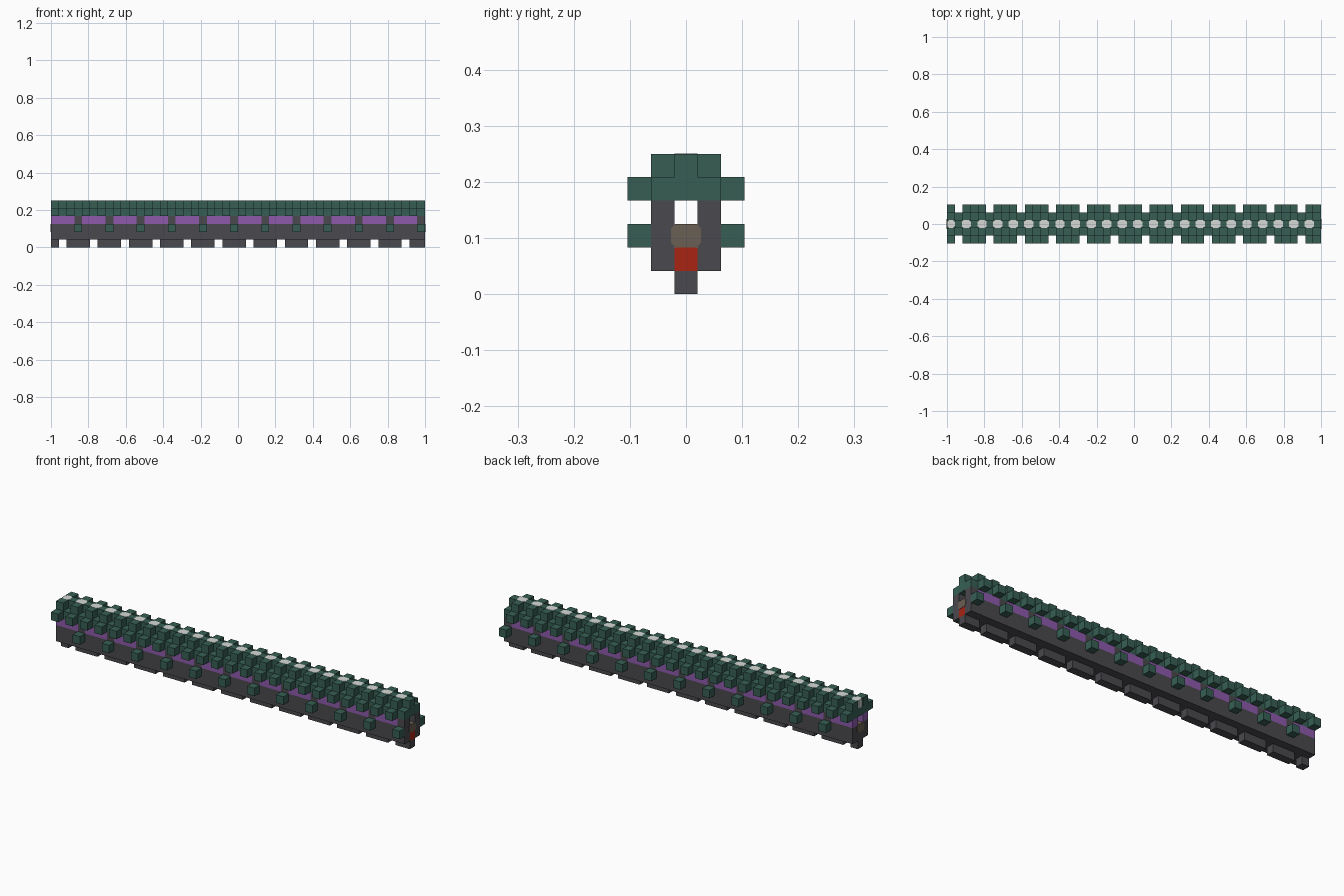
import bpy, bmesh
from mathutils import Matrix, Vector

old = bpy.data.objects.get("Cube")
if old:
    bpy.data.objects.remove(old, do_unlink=True)

N = 48            # length in blocks
U = 2 / N         # block edge


def material(name, rgb):
    lin = [((c / 255 + 0.055) / 1.055) ** 2.4 for c in rgb] + [1]
    m = bpy.data.materials.new(name)
    m.use_nodes = True
    m.diffuse_color = lin
    bsdf = next(n for n in m.node_tree.nodes if n.type == "BSDF_PRINCIPLED")
    bsdf.inputs["Base Color"].default_value = lin
    return m


GREEN = material("dark green", (55, 95, 84))
DARK = material("charcoal", (74, 72, 77))
PURPLE = material("purple", (142, 90, 172))
RED = material("red", (168, 36, 18))
BROWN = material("grey brown", (106, 95, 83))
PALE = material("pale grey", (214, 218, 214))


def add_box(bm, x, y, z, length=1, grow=(0, 0, 0), chamfer_axis=None):
    """Box of blocks from column x, centred on row y, on layer z."""
    centre = Vector((-1 + (x + length / 2) * U, y * U, (z + 0.5) * U))
    size = [(s + g) * U for s, g in zip((length, 1, 1), grow)]
    made = bmesh.ops.create_cube(
        bm, size=1, matrix=Matrix.Translation(centre) @ Matrix.Diagonal((*size, 1)))
    if chamfer_axis is not None:
        edges = {e for v in made["verts"] for e in v.link_edges}
        along = [e for e in edges
                 if abs((e.verts[0].co - e.verts[1].co).normalized()[chamfer_axis]) > 0.9]
        bmesh.ops.bevel(bm, geom=along, offset=0.2 * U, segments=1, affect="EDGES")


def part(name, mat, boxes, **kw):
    """One object made of boxes given as (x, y, z, length)."""
    bm = bmesh.new()
    for b in boxes:
        add_box(bm, *b, **kw)
    me = bpy.data.meshes.new(name)
    bm.to_mesh(me)
    bm.free()
    me.materials.append(mat)
    bpy.context.collection.objects.link(bpy.data.objects.new(name, me))


SIDES = (-1, 1)
even, odd = range(0, N, 2), range(1, N, 2)
posts = range(3, N, 4)

# Keel teeth with a gap every fourth block
part("keel", DARK, [(0, 0, 0, 1), (N - 2, 0, 0, 2)]
     + [(x, 0, 0, 3) for x in range(2, N - 2, 4)])

# Side walls, channel floor and window posts
part("side_walls", DARK, [(0, s, z, N) for s in SIDES for z in (1, 2)])
part("channel_floor", DARK, [(0, 0, 1, N - 1)])
part("window_posts", DARK, [(x, s, 3, 1) for s in SIDES for x in posts])
part("windows", PURPLE, [(x - 3, s, 3, 3) for s in SIDES for x in posts])

# Channel core and end block
part("end_block", RED, [(N - 1, 0, 1, 1)])
part("core", BROWN, [(0, 0, 2, N)], grow=(0.06, 0.3, 0), chamfer_axis=0)

# Side studs below the windows
part("side_studs", GREEN, [(x, 2 * s, 2, 1) for s in SIDES for x in posts])

# Roof slab with staggered blocks
part("roof", GREEN, [(0, y, 4, N) for y in (-1, 0, 1)])
part("eave_blocks", GREEN, [(x, 2 * s, 4, 1) for s in SIDES for x in even])
part("roof_edge_blocks", GREEN, [(x, s, 5, 1) for s in SIDES for x in even])
part("ridge_blocks", GREEN, [(x, 0, 5, 1) for x in odd])

# Pale beads between the ridge blocks
part("ridge_beads", PALE, [(x, 0, 5, 1) for x in even if x],
     grow=(0.2, 0, 0.04), chamfer_axis=2)
part("end_bead", PALE, [(0, 0, 5, 1)], chamfer_axis=2)
